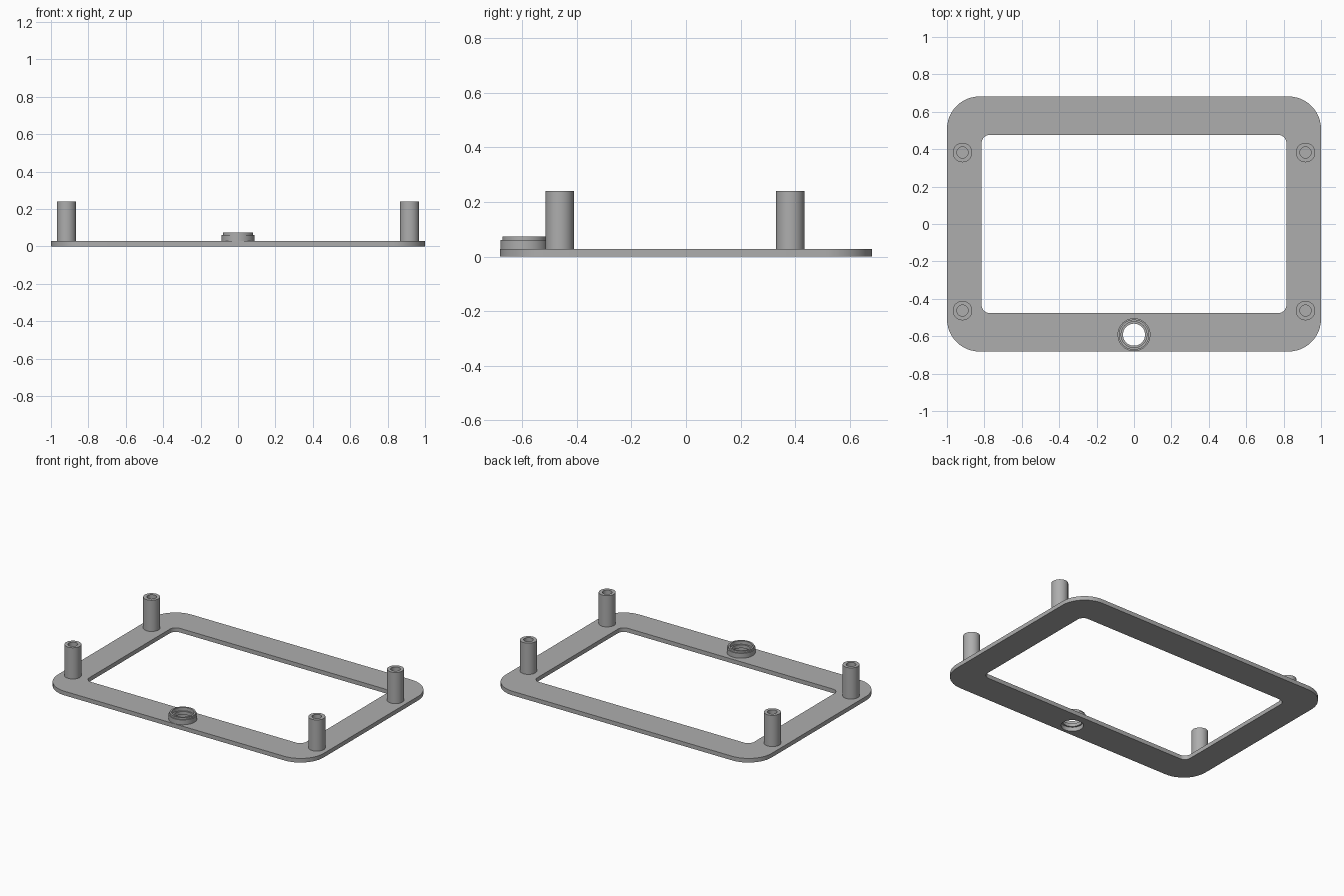
import bpy, bmesh, math

if "Cube" in bpy.data.objects:
    bpy.data.objects.remove(bpy.data.objects["Cube"], do_unlink=True)

PLATE = 0.028          # plate thickness
RING_Y = -0.592        # centre of the round port
GREY = (0.42, 0.42, 0.42, 1)

grey = bpy.data.materials.new("plain grey")
grey.use_nodes = True
grey.diffuse_color = GREY
grey.node_tree.nodes["Principled BSDF"].inputs["Base Color"].default_value = GREY


def finish(obj):
    """Smooth the curved walls and keep the edges sharp."""
    obj.data.materials.clear()
    obj.data.materials.append(grey)
    bpy.ops.object.select_all(action="DESELECT")
    obj.select_set(True)
    bpy.context.view_layer.objects.active = obj
    bpy.ops.object.shade_smooth_by_angle(angle=math.radians(30))


def arc(cx, cy, r, start, sweep, steps):
    return [(cx + r * math.cos(start + sweep * i / steps),
             cy + r * math.sin(start + sweep * i / steps)) for i in range(steps + 1)]


def rounded_rect(hx, hy, r):
    pts = []
    for i, (sx, sy) in enumerate([(1, 1), (-1, 1), (-1, -1), (1, -1)]):
        pts += arc(sx * (hx - r), sy * (hy - r), r, i * math.pi / 2, math.pi / 2, 12)
    return pts


def extrude_outline(name, outlines, height):
    """Fill the first outline, with the others as holes, and give it height."""
    curve = bpy.data.curves.new(name, "CURVE")
    curve.dimensions = "2D"
    curve.fill_mode = "BOTH"
    curve.extrude = height / 2
    for pts in outlines:
        spline = curve.splines.new("POLY")
        spline.points.add(len(pts) - 1)
        for p, (x, y) in zip(spline.points, pts):
            p.co = (x, y, height / 2, 1)
        spline.use_cyclic_u = True
    obj = bpy.data.objects.new(name, curve)
    bpy.context.collection.objects.link(obj)
    bpy.ops.object.select_all(action="DESELECT")
    obj.select_set(True)
    bpy.context.view_layer.objects.active = obj
    bpy.ops.object.convert(target="MESH")
    obj = bpy.context.object
    obj.location.z = height / 2 - min(v.co.z for v in obj.data.vertices) - height / 2
    bm = bmesh.new()
    bm.from_mesh(obj.data)
    bmesh.ops.remove_doubles(bm, verts=bm.verts, dist=0.0001)
    bmesh.ops.recalc_face_normals(bm, faces=bm.faces)
    bm.to_mesh(obj.data)
    bm.free()
    finish(obj)


def lathe(name, profile, x, y, steps=48):
    """Spin an (r, z) profile about the vertical axis."""
    bm = bmesh.new()
    verts = [bm.verts.new((r, 0, z)) for r, z in profile]
    edges = [bm.edges.new(pair) for pair in zip(verts, verts[1:])]
    bmesh.ops.spin(bm, geom=verts + edges, cent=(0, 0, 0), axis=(0, 0, 1),
                   angle=math.tau, steps=steps, use_merge=False)
    bmesh.ops.remove_doubles(bm, verts=bm.verts, dist=0.0001)
    bmesh.ops.recalc_face_normals(bm, faces=bm.faces)
    mesh = bpy.data.meshes.new(name)
    bm.to_mesh(mesh)
    bm.free()
    obj = bpy.data.objects.new(name, mesh)
    bpy.context.collection.objects.link(obj)
    obj.location = (x, y, 0)
    finish(obj)


# Flat frame with a window and a round port
extrude_outline("frame_plate", [
    rounded_rect(1.0, 0.682, 0.175),
    rounded_rect(0.815, 0.477, 0.045),
    arc(0, RING_Y, 0.069, 0, math.tau, 48)[:-1],
], PLATE)

# Four hollow mounting posts
post = [(0, PLATE), (0.03, PLATE), (0.03, 0.24), (0.052, 0.24), (0.052, PLATE - 0.005)]
for side, x in (("left", 0.917), ("right", -0.917)):
    for end, y in (("front", -0.463), ("back", 0.382)):
        lathe(f"{end}_{side}_post", post, x, y)

# Stepped collar around the port, with an inner ledge
collar = [(0.069, PLATE - 0.005), (0.088, PLATE - 0.005), (0.088, 0.061), (0.081, 0.061),
          (0.081, 0.073), (0.069, 0.073), (0.069, 0.05), (0.059, 0.05),
          (0.059, PLATE), (0.069, PLATE), (0.069, PLATE - 0.005)]
lathe("port_collar", collar, 0, RING_Y)
